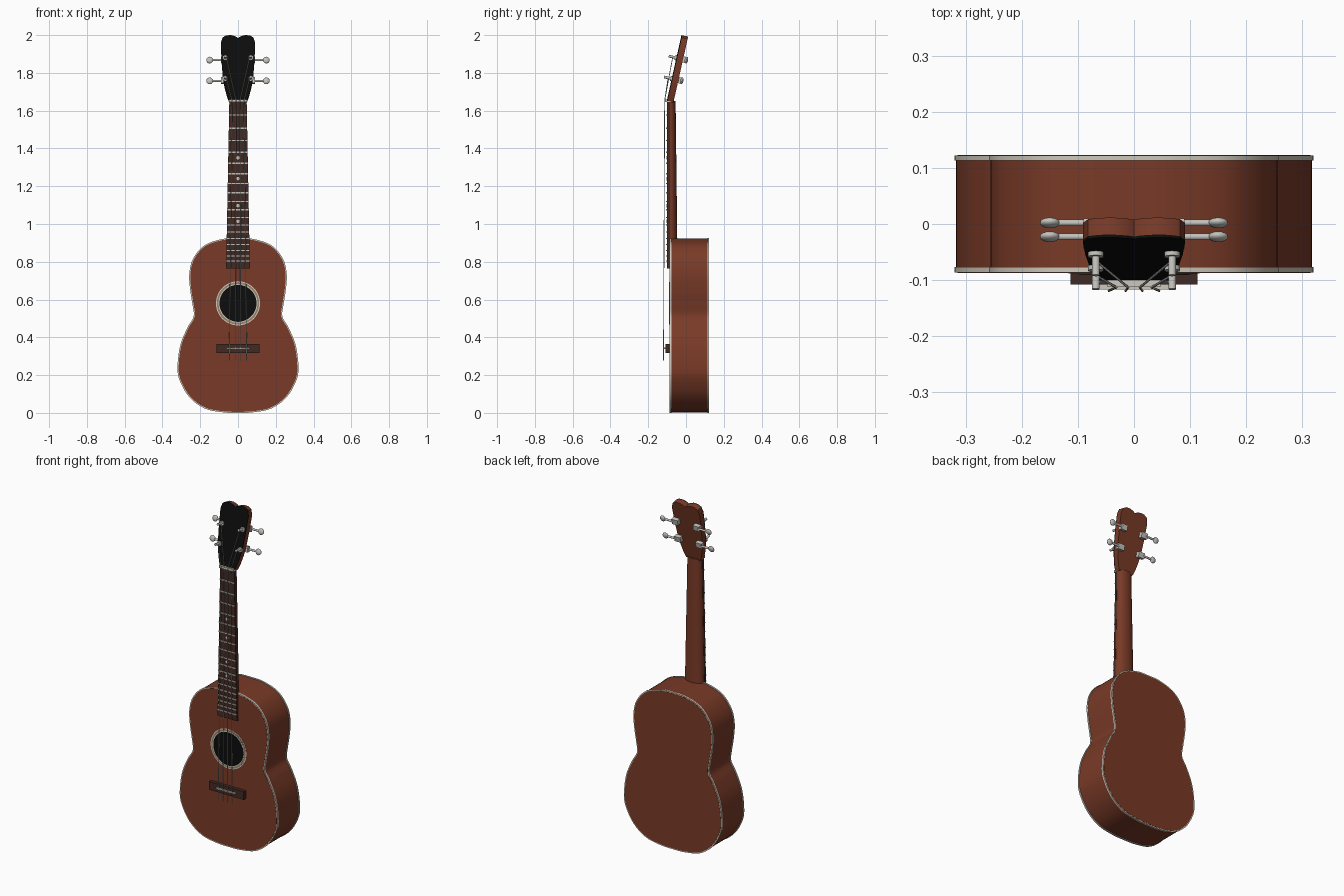
import bpy, bmesh, math
from mathutils import Vector, Matrix

if "Cube" in bpy.data.objects:
    bpy.data.objects.remove(bpy.data.objects["Cube"])


def material(name, rgb):
    m = bpy.data.materials.new(name)
    m.use_nodes = True
    m.diffuse_color = (*rgb, 1)
    m.node_tree.nodes["Principled BSDF"].inputs["Base Color"].default_value = (*rgb, 1)
    return m


WOOD = material("mahogany", (0.19, 0.042, 0.02))
DARK = material("dark_wood", (0.055, 0.023, 0.016))
BLACK = material("black", (0.004, 0.004, 0.004))
CREAM = material("cream", (0.62, 0.58, 0.5))
TAN = material("rosette_tan", (0.32, 0.23, 0.15))
METAL = material("nickel", (0.55, 0.54, 0.5))
meshes = []


def finish(name, bm, mat, matrix=None):
    bmesh.ops.recalc_face_normals(bm, faces=bm.faces)
    if matrix:
        bm.transform(matrix)
    me = bpy.data.meshes.new(name)
    bm.to_mesh(me)
    bm.free()
    me.materials.append(mat)
    ob = bpy.data.objects.new(name, me)
    bpy.context.collection.objects.link(ob)
    meshes.append(ob)
    return ob


def loft(name, loops, mat, matrix=None):
    """Skin a list of equal closed loops and cap both ends."""
    bm = bmesh.new()
    rings = [[bm.verts.new(p) for p in loop] for loop in loops]
    n = len(rings[0])
    for a, b in zip(rings, rings[1:]):
        for i in range(n):
            j = (i + 1) % n
            bm.faces.new((a[i], a[j], b[j], b[i]))
    bm.faces.new(rings[0])
    bm.faces.new(rings[-1])
    return finish(name, bm, mat, matrix)


def slab(name, pts, y0, y1, mat, matrix=None):
    """Extrude an x-z outline from y0 to y1."""
    return loft(name, [[(x, y, z) for x, z in pts] for y in (y0, y1)], mat, matrix)


def box(name, x0, x1, y0, y1, z0, z1, mat, matrix=None):
    return slab(name, [(x0, z0), (x1, z0), (x1, z1), (x0, z1)], y0, y1, mat, matrix)


def disc(name, z, r, y0, y1, mat, n=48):
    a = [2 * math.pi * i / n for i in range(n)]
    return slab(name, [(r * math.cos(t), z + r * math.sin(t)) for t in a], y0, y1, mat)


def rod(name, a, b, r, mat, matrix=None):
    a, b = Vector(a), Vector(b)
    bm = bmesh.new()
    bmesh.ops.create_cone(bm, cap_ends=True, segments=14, radius1=r, radius2=r, depth=(b - a).length)
    rot = (b - a).to_track_quat("Z", "Y").to_matrix().to_4x4()
    bm.transform(Matrix.Translation((a + b) / 2) @ rot)
    return finish(name, bm, mat, matrix)


def spline(pts, steps):
    """Smooth curve through the points."""
    p = [Vector(q) for q in pts]
    p = [Vector((-p[1].x, p[1].y))] + p + [Vector((-p[-2].x, p[-2].y))]
    out = []
    for a, b, c, d in zip(p, p[1:], p[2:], p[3:]):
        for i in range(steps):
            t = i / steps
            out.append(0.5 * (2 * b + (c - a) * t + (2 * a - 5 * b + 4 * c - d) * t * t
                              + (3 * b - a - 3 * c + d) * t ** 3))
    return out + [p[-2]]


def mirrored(half):
    return list(half) + [Vector((-q[0], q[1])) for q in reversed(half[1:-1])]


def offset(pts, d):
    out = []
    for i, q in enumerate(pts):
        t = (pts[(i + 1) % len(pts)] - pts[i - 1]).normalized()
        out.append(q + Vector((-t.y, t.x)) * d)
    return out


# Body: sides, edge binding, front and back plates
half = [(0, 0.922), (0.08, 0.918), (0.175, 0.885), (0.235, 0.815), (0.255, 0.735), (0.25, 0.65),
        (0.238, 0.575), (0.232, 0.51), (0.265, 0.45), (0.302, 0.36), (0.317, 0.25), (0.307, 0.175),
        (0.255, 0.085), (0.175, 0.026), (0.08, 0.006), (0, 0.003)]
outline = mirrored(spline(half, 5))
slab("body_sides", outline, -0.08, 0.116, WOOD)
for side, y0, y1, face in (("front", -0.0865, -0.077, -0.0875), ("back", 0.113, 0.122, 0.123)):
    slab(side + "_binding", offset(outline, 0.003), y0, y1, CREAM)
    slab(side + "_plate", offset(outline, -0.003), (y0 + y1) / 2, face, WOOD)

# Sound hole with its rosette, as thin stacked plates
HOLE = 0.58
for name, r, y, mat in (("rosette_outer_edge", 0.117, -0.0885, CREAM), ("rosette_band", 0.112, -0.0892, TAN),
                        ("rosette_inner_edge", 0.103, -0.0899, CREAM), ("sound_hole", 0.098, -0.0906, BLACK)):
    disc(name, HOLE, r, y, -0.086, mat)

# Bridge and saddle
box("bridge", -0.113, 0.113, -0.108, -0.086, 0.316, 0.364, DARK)
box("saddle", -0.062, 0.062, -0.117, -0.1, 0.337, 0.345, CREAM)

# Neck, fingerboard and nut
NUT, END, SADDLE = 1.65, 0.765, 0.34


def board_width(z):
    return 0.063 + (0.046 - 0.063) * (z - END) / (NUT - END)


def neck_loop(z, depth):
    w = board_width(z) - 0.001
    arc = [math.pi * i / 14 for i in range(15)]
    return [(w * math.cos(t), -0.088 + depth * math.sin(t) ** 0.8, z) for t in arc]


loft("neck", [neck_loop(0.9, 0.042), neck_loop(NUT, 0.033)], WOOD)
wb, wt = board_width(END), board_width(NUT)
slab("fingerboard", [(-wb, END), (wb, END), (wt, NUT), (-wt, NUT)], -0.101, -0.086, DARK)
box("nut", -0.047, 0.047, -0.112, -0.08, NUT - 0.004, NUT + 0.01, CREAM)


def fret_z(n):
    return NUT - (NUT - SADDLE) * (1 - 2 ** (-n / 12))


for n in range(1, 19):
    z, w = fret_z(n), board_width(fret_z(n))
    box(f"fret_{n}", -w, w, -0.105, -0.1, z - 0.003, z + 0.003, METAL)
for n in (5, 7, 10, 12):
    disc(f"marker_{n}", (fret_z(n) + fret_z(n - 1)) / 2, 0.009, -0.1025, -0.1, CREAM, 16)

# Headstock, tilted backwards, with a black face plate
TILT = Matrix.Translation((0, -0.1, NUT)) @ Matrix.Rotation(math.radians(-12.6), 4, "X")
head = mirrored([Vector(q) for q in (
    (0, 0.342), (0.012, 0.351), (0.035, 0.358), (0.062, 0.357), (0.082, 0.345), (0.091, 0.315),
    (0.087, 0.22), (0.08, 0.13), (0.071, 0.08), (0.058, 0.03), (0.046, 0), (0, 0))])
slab("headstock", head, 0.003, 0.034, WOOD, TILT)
slab("headstock_face", head, -0.002, 0.003, BLACK, TILT)

# Tuners: post, collar, gear box, shaft and button
for side, s in (("left", 1), ("right", -1)):
    for level, v in (("lower", 0.122), ("upper", 0.235)):
        tag = f"{side}_{level}_tuner_"
        x = 0.068 * s
        rod(tag + "post", (x, -0.044, v), (x, 0.04, v), 0.007, METAL, TILT)
        rod(tag + "collar", (x, -0.01, v), (x, 0, v), 0.014, METAL, TILT)
        x0, x1 = sorted((0.05 * s, 0.09 * s))
        box(tag + "gear_box", x0, x1, 0.034, 0.056, v - 0.016, v + 0.016, METAL, TILT)
        rod(tag + "shaft", (0.08 * s, 0.052, v), (0.14 * s, 0.052, v), 0.006, METAL, TILT)
        bm = bmesh.new()
        bmesh.ops.create_uvsphere(bm, u_segments=16, v_segments=10, radius=1)
        bm.transform(Matrix.Translation((0.15 * s, 0.052, v)) @ Matrix.Diagonal((0.018, 0.009, 0.018, 1)))
        finish(tag + "button", bm, METAL, TILT)

# Strings from behind the bridge, over the nut, to the posts
for i in range(4):
    k = i - 1.5
    s = 1 if k > 0 else -1
    v = 0.122 if abs(k) > 1 else 0.235
    post = TILT @ Vector((0.062 * s, -0.022, v))
    path = [(0.03 * k, -0.119, 0.278), (0.03 * k, -0.119, SADDLE), (0.021 * k, -0.113, NUT + 0.003), post]
    cu = bpy.data.curves.new(f"string_{i + 1}", "CURVE")
    cu.dimensions = "3D"
    cu.bevel_depth = 0.0022
    cu.bevel_resolution = 1
    cu.use_fill_caps = True
    sp = cu.splines.new("POLY")
    sp.points.add(len(path) - 1)
    for p, q in zip(sp.points, path):
        p.co = (*q, 1)
    cu.materials.append(METAL)
    bpy.context.collection.objects.link(bpy.data.objects.new(cu.name, cu))

# Smooth shading with sharp edges kept
bpy.ops.object.select_all(action="DESELECT")
for ob in meshes:
    ob.select_set(True)
bpy.context.view_layer.objects.active = meshes[0]
bpy.ops.object.shade_smooth_by_angle(angle=math.radians(35))
